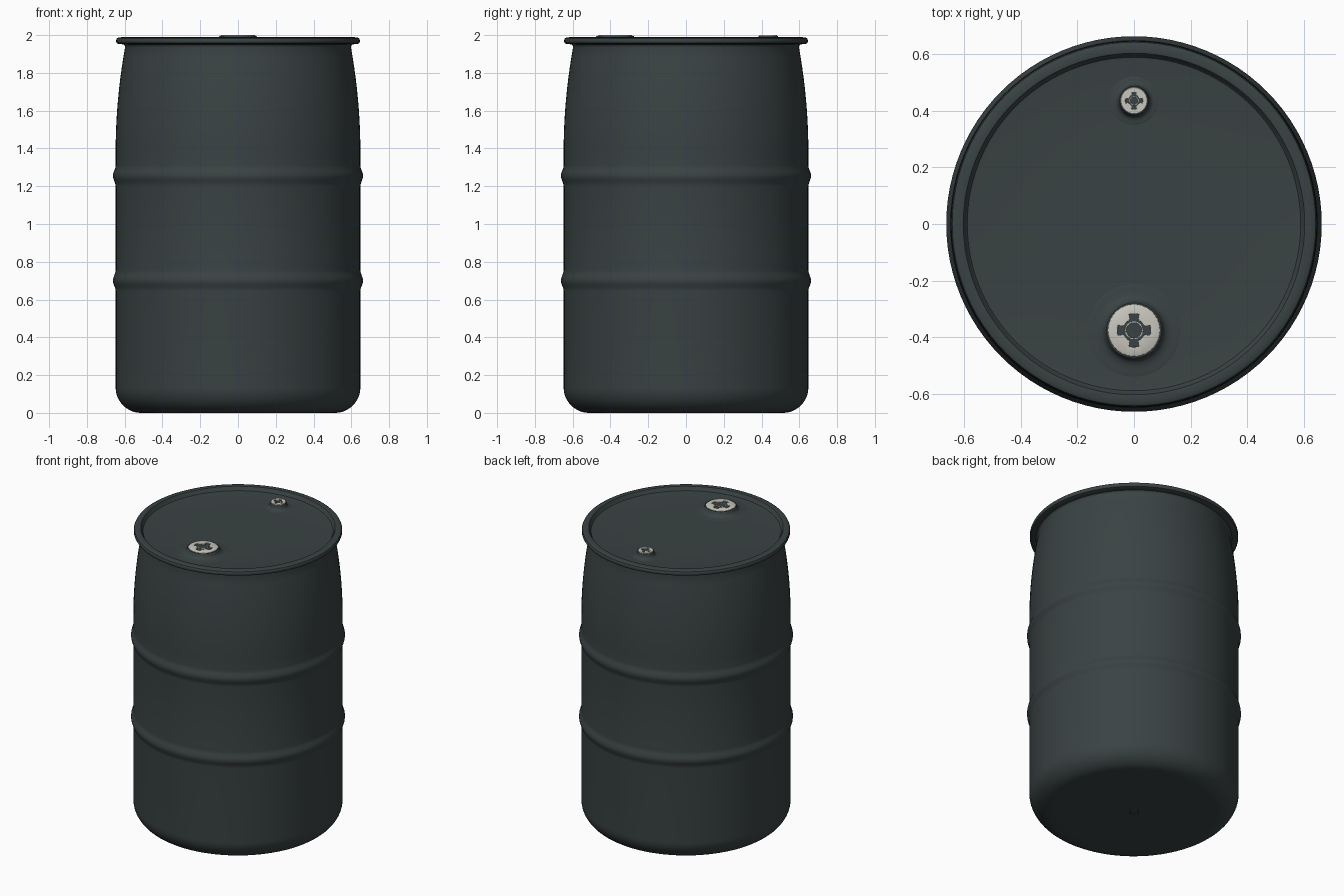
import bpy, bmesh
from math import sin, cos, pi, radians

if "Cube" in bpy.data.objects:
    bpy.data.objects.remove(bpy.data.objects["Cube"])

SEG = 96


def material(name, rgb):
    m = bpy.data.materials.new(name)
    m.diffuse_color = (*rgb, 1)
    m.use_nodes = True
    m.node_tree.nodes["Principled BSDF"].inputs["Base Color"].default_value = m.diffuse_color
    return m


DARK = material("dark_plastic", (0.042, 0.055, 0.056))
PALE = material("pale_plastic", (0.58, 0.57, 0.51))


def loft(name, rings, mat, loc=(0, 0, 0), seg=SEG):
    """Stack of rings (radius or radius function, z), fan-capped at both ends."""
    bm = bmesh.new()
    loops = []
    for r, z in rings:
        loop = []
        for i in range(seg):
            a = 2 * pi * i / seg
            q = r(a) if callable(r) else r
            loop.append(bm.verts.new((q * cos(a), q * sin(a), z)))
        loops.append(loop)
    for lo, hi in zip(loops, loops[1:]):
        for i in range(seg):
            j = (i + 1) % seg
            bm.faces.new((lo[i], lo[j], hi[j], hi[i]))
    bm.faces.new(loops[0][::-1])
    bm.faces.new(loops[-1])
    bmesh.ops.recalc_face_normals(bm, faces=bm.faces)
    me = bpy.data.meshes.new(name)
    bm.to_mesh(me)
    bm.free()
    me.materials.append(mat)
    ob = bpy.data.objects.new(name, me)
    bpy.context.collection.objects.link(ob)
    ob.location = loc
    bpy.ops.object.select_all(action='DESELECT')
    ob.select_set(True)
    bpy.context.view_layer.objects.active = ob
    bpy.ops.object.shade_smooth_by_angle(angle=radians(35))
    return ob


# Drum body: moulding mark under the base, rounded bottom corner
R = 0.648
body = [(0.012, 0.004), (0.024, 0.004), (0.028, 0.0), (0.3, 0.0)]
body += [(R - 0.135 + 0.135 * sin(t * pi / 24), 0.135 - 0.135 * cos(t * pi / 24)) for t in range(13)]

# Two rolling hoops
for zc in (0.70, 1.255):
    for k in range(-6, 7):
        body.append((R + 0.007 * (1 + cos(pi * k / 6)), zc + 0.055 * k / 6))

# Tapered shoulder
for k in range(11):
    t = k / 10
    body.append((R - 0.05 * t * t, 1.38 + 0.555 * t))

# Rolled flange, inner rim step and recessed lid
body += [(0.600, 1.945), (0.606, 1.951), (0.632, 1.953), (0.641, 1.957),
         (0.645, 1.964), (0.645, 1.974), (0.641, 1.983), (0.632, 1.988),
         (0.622, 1.988), (0.612, 1.990), (0.602, 1.988), (0.597, 1.982),
         (0.594, 1.970), (0.588, 1.964), (0.575, 1.962), (0.3, 1.962), (0.03, 1.962)]
loft("drum_body", body, DARK)


def key_outline(r_in, r_out, half):
    """Four-armed socket outline with softly sloped arm sides."""
    def f(a):
        d = abs((a + pi / 4) % (pi / 2) - pi / 4)
        t = min(1, max(0, (half - d) / 0.08 + 0.5))
        return r_in + (r_out - r_in) * t
    return f


# Threaded bungs: a flared collar on the lid and a pale plug with a key socket
for name, y, s in (("large", -0.375, 1.0), ("small", 0.435, 0.52)):
    z0 = 1.960
    collar = [(0.170, z0), (0.160, z0 + 0.003), (0.145, z0 + 0.0035),
              (0.128, z0 + 0.005), (0.114, z0 + 0.010), (0.106, z0 + 0.017),
              (0.102, z0 + 0.026), (0.100, z0 + 0.033), (0.097, z0 + 0.036),
              (0.080, z0 + 0.036)]
    loft(name + "_bung_collar", [(r * s, z) for r, z in collar], DARK, (0, y, 0))

    key = key_outline(0.040 * s, 0.060 * s, 0.36)
    floor = key_outline(0.039 * s, 0.058 * s, 0.34)
    zb = 2.0 - 0.018 * s
    plug = [(0.090 * s, 1.97), (0.092 * s, 1.994), (0.091 * s, 1.998), (0.088 * s, 2.0),
            (key, 2.0), (floor, zb),
            (0.032 * s, zb), (0.031 * s, 1.998), (0.028 * s, 1.998),
            (0.027 * s, 1.993), (0.008 * s, 1.993), (0.006 * s, 1.990)]
    loft(name + "_bung_plug", plug, PALE, (0, y, 0))
